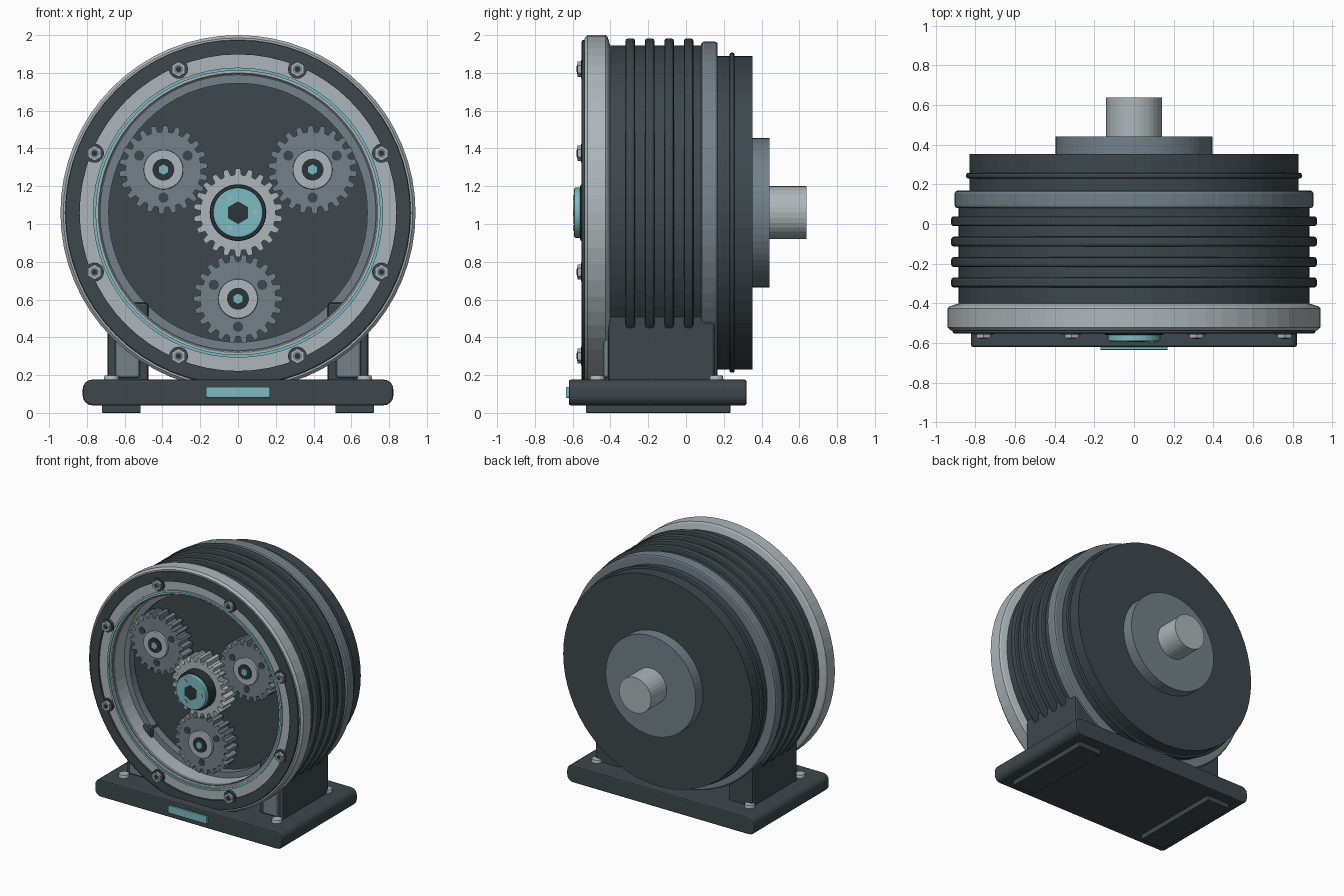
import bpy, bmesh
from math import sin, cos, pi, radians
from mathutils import Vector

if "Cube" in bpy.data.objects:
    bpy.data.objects.remove(bpy.data.objects["Cube"], do_unlink=True)

AXIS_Z = 1.06


def material(name, rgb):
    m = bpy.data.materials.new(name)
    m.use_nodes = True
    m.diffuse_color = (*rgb, 1)
    m.node_tree.nodes["Principled BSDF"].inputs["Base Color"].default_value = (*rgb, 1)
    return m


CHARCOAL = material("charcoal", (0.047, 0.064, 0.072))
STEEL = material("mid steel grey", (0.17, 0.22, 0.25))
SILVER = material("light silver", (0.42, 0.47, 0.49))
TEAL = material("teal", (0.2, 0.5, 0.54))
BLACK = material("dark recess", (0.025, 0.034, 0.039))


def finish(bm, name, mat):
    bmesh.ops.remove_doubles(bm, verts=bm.verts, dist=1e-5)
    bmesh.ops.recalc_face_normals(bm, faces=bm.faces)
    me = bpy.data.meshes.new(name)
    bm.to_mesh(me)
    bm.free()
    me.materials.append(mat)
    ob = bpy.data.objects.new(name, me)
    bpy.context.collection.objects.link(ob)
    return ob


def lathe(name, mat, profile, centre=(0, AXIS_Z), n=64):
    """Turn a closed (radius, y) profile about an axis parallel to y."""
    bm = bmesh.new()
    rings = []
    for i in range(n):
        a = 2 * pi * i / n
        rings.append([bm.verts.new((centre[0] + r * sin(a), y, centre[1] + r * cos(a)))
                      for r, y in profile])
    k = len(profile)
    for i in range(n):
        p, q = rings[i], rings[(i + 1) % n]
        for j in range(k):
            if profile[j][0] + profile[(j + 1) % k][0] > 0:
                bm.faces.new((p[j], p[(j + 1) % k], q[(j + 1) % k], q[j]))
    bmesh.ops.dissolve_degenerate(bm, edges=bm.edges, dist=1e-6)
    return finish(bm, name, mat)


def ring(name, mat, r0, r1, y0, y1, b=0.0, centre=(0, AXIS_Z), n=64):
    """Ring or disc (r0 = 0) with its outer edges chamfered by b."""
    prof = [(r0, y0), (r1 - b, y0)]
    if b:
        prof += [(r1 - b * 0.3, y0 + b * 0.3), (r1, y0 + b), (r1, y1 - b),
                 (r1 - b * 0.3, y1 - b * 0.3)]
    else:
        prof += [(r1, y0)]
    prof += [(r1 - b, y1), (r0, y1)]
    return lathe(name, mat, prof if b else prof[:2] + prof[-2:], centre, n)


def prism(name, mat, points, y0, y1):
    """Extrude an (x, z) outline along y."""
    bm = bmesh.new()
    face = bm.faces.new([bm.verts.new((x, y0, z)) for x, z in points])
    out = bmesh.ops.extrude_face_region(bm, geom=[face])
    moved = [v for v in out["geom"] if isinstance(v, bmesh.types.BMVert)]
    bmesh.ops.translate(bm, verts=moved, vec=(0, y1 - y0, 0))
    return finish(bm, name, mat)


def polar(centre, r, a):
    return (centre[0] + r * cos(a), centre[1] + r * sin(a))


def hexagon(name, mat, centre, r, y0, y1):
    return prism(name, mat, [polar(centre, r, pi / 2 + i * pi / 3) for i in range(6)], y0, y1)


def box(name, mat, lo, hi, b=0.0, segs=2, along=None):
    """Box with bevelled edges, or only those along one axis."""
    lo, hi = Vector(lo), Vector(hi)
    bm = bmesh.new()
    bmesh.ops.create_cube(bm, size=1)
    for v in bm.verts:
        v.co = (lo + hi) / 2 + v.co * (hi - lo)
    edges = [e for e in bm.edges if along is None
             or abs((e.verts[0].co - e.verts[1].co)[along]) > 1e-4]
    if b:
        bmesh.ops.bevel(bm, geom=edges, offset=b, segments=segs, profile=0.5, affect="EDGES")
    return finish(bm, name, mat)


TEETH = 22
PITCH = 2 * pi / TEETH


def gear(name, mat, centre, phase, y0, y1):
    pts = []
    for i in range(TEETH):
        a = phase + i * PITCH
        for r, t in ((0.2, -0.32), (0.235, -0.19), (0.235, 0.19), (0.2, 0.32)):
            pts.append(polar(centre, r, a + t * PITCH))
    return prism(name, mat, pts, y0, y1)


# Housing
ring("housing_body", CHARCOAL, 0.735, 0.885, -0.42, 0.12)
lathe("front_flange", SILVER, [(0.73, -0.375), (0.73, -0.525), (0.74, -0.537), (0.925, -0.537),
                               (0.94, -0.522), (0.94, -0.425), (0.93, -0.415), (0.8, -0.375)])
ring("front_face_ring", CHARCOAL, 0.838, 0.915, -0.552, -0.53, 0.008)
ring("seal_ring", TEAL, 0.752, 0.768, -0.545, -0.53)
ring("inner_lip", STEEL, 0.728, 0.74, -0.53, -0.5)
ring("inner_sleeve", STEEL, 0.685, 0.738, -0.38, -0.3)
ring("inner_back_plate", CHARCOAL, 0, 0.738, -0.32, -0.28)
for i in range(4):
    y = -0.295 + i * 0.103
    ring(f"cooling_fin_{i + 1}", CHARCOAL, 0.87, 0.922, y - 0.025, y + 0.025, 0.012)
ring("rear_band", STEEL, 0.8, 0.905, 0.08, 0.168, 0.014)
ring("rear_drum", CHARCOAL, 0, 0.83, 0.1, 0.352)
ring("rear_seal", CHARCOAL, 0.82, 0.847, 0.23, 0.258, 0.01)
ring("rear_hub", STEEL, 0, 0.395, 0.34, 0.442)
ring("output_shaft", SILVER, 0, 0.14, 0.43, 0.638, n=32)

# Flange bolts
for i in range(8):
    c = polar((0, AXIS_Z), 0.822, radians(22.5 + 45 * i))
    ring(f"flange_bolt_seat_{i + 1}", CHARCOAL, 0, 0.05, -0.557, -0.53, centre=c, n=20)
    hexagon(f"flange_bolt_{i + 1}", SILVER, c, 0.04, -0.575, -0.55)
    ring(f"flange_bolt_face_{i + 1}", STEEL, 0, 0.025, -0.577, -0.57, centre=c, n=16)
    hexagon(f"flange_bolt_socket_{i + 1}", BLACK, c, 0.016, -0.579, -0.572)

# Sun gear and its cap
SUN = (0, AXIS_Z)
gear("sun_gear", SILVER, SUN, pi / 2, -0.49, -0.34)
ring("sun_shaft", STEEL, 0, 0.12, -0.36, -0.3, n=32)
ring("sun_collar", BLACK, 0.0, 0.15, -0.56, -0.46, 0.008, n=40)
ring("sun_cap", TEAL, 0, 0.133, -0.592, -0.55, 0.008, n=40)
hexagon("sun_cap_socket", BLACK, SUN, 0.06, -0.595, -0.588)
for i in range(3):
    c = polar(SUN, 0.092, i * 2 * pi / 3)
    ring(f"sun_cap_pin_{i + 1}", SILVER, 0, 0.014, -0.598, -0.585, centre=c, n=12)

# Planet gears, phased to mesh with the sun
for k, deg in enumerate((30, 150, 270)):
    d = radians(deg)
    c = polar(SUN, 0.456, d)
    u = ((d - pi / 2) / PITCH) % 1
    tag = f"_{k + 1}"
    gear("planet_gear" + tag, STEEL, c, d + pi + (u + 0.5) * PITCH, -0.455, -0.335)
    ring("planet_pin" + tag, CHARCOAL, 0, 0.09, -0.34, -0.3, centre=c, n=24)
    ring("planet_hub" + tag, SILVER, 0, 0.105, -0.475, -0.44, 0.005, centre=c, n=32)
    ring("planet_bearing" + tag, BLACK, 0, 0.058, -0.482, -0.47, centre=c, n=24)
    hexagon("planet_bolt" + tag, TEAL, c, 0.03, -0.49, -0.478)
    for j in range(3):
        h = polar(c, 0.148, radians(30 + 120 * j))
        ring(f"planet_hole{tag}_{j + 1}", CHARCOAL, 0, 0.027, -0.459, -0.451, centre=h, n=16)

# Base
base = box("base_plate", CHARCOAL, (-0.822, -0.62, 0.04), (0.822, 0.32, 0.176), 0.05, 4, along=1)
mod = base.modifiers.new("edge_bevel", "BEVEL")
mod.width = 0.01
mod.segments = 2
mod.limit_method = "ANGLE"
mod.angle_limit = radians(40)
box("front_plate", TEAL, (-0.17, -0.636, 0.08), (0.17, -0.61, 0.138), 0.006)

# Mirrored supports, feet and base bolts
for side, s in (("left", 1), ("right", -1)):
    def pair(name, mat, x0, x1, y0, y1, z0, z1, b):
        xs = sorted((s * x0, s * x1))
        box(f"{side}_{name}", mat, (xs[0], y0, z0), (xs[1], y1, z1), b)

    pair("support", CHARCOAL, 0.475, 0.69, -0.412, 0.152, 0.16, 0.585, 0.016)
    pair("support_gusset", STEEL, 0.52, 0.65, -0.437, -0.39, 0.185, 0.39, 0.014)
    pair("foot", CHARCOAL, 0.515, 0.72, -0.53, 0.235, 0, 0.06, 0.004)
    for where, y in (("front", -0.47), ("rear", 0.158)):
        bm = bmesh.new()
        bmesh.ops.create_cone(bm, cap_ends=True, segments=16, radius1=0.042,
                              radius2=0.036, depth=0.03)
        bmesh.ops.translate(bm, verts=bm.verts, vec=(s * 0.67, y, 0.183))
        finish(bm, f"{side}_{where}_base_bolt", SILVER)
